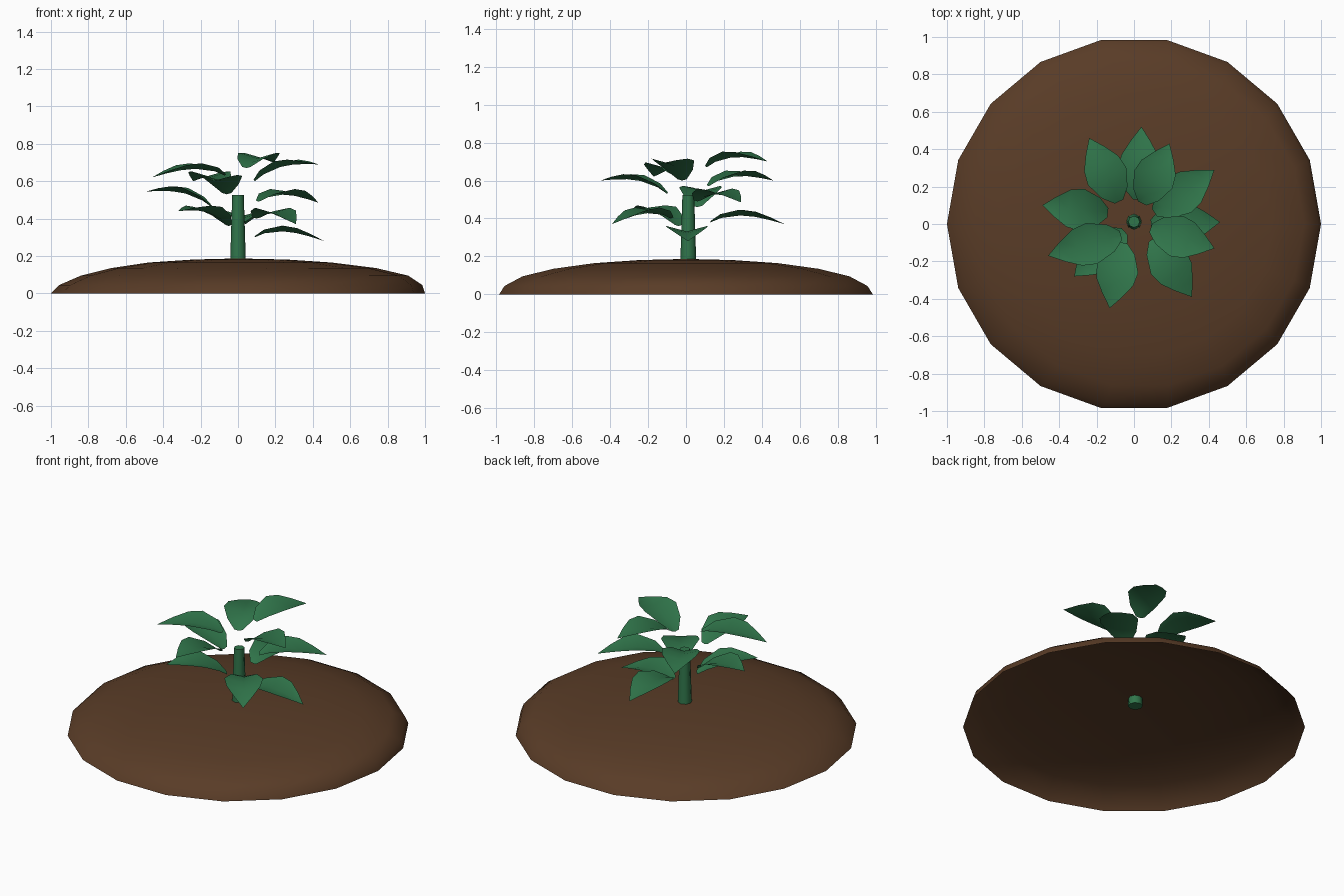
import bpy, bmesh, math
from mathutils import Vector

cube = bpy.data.objects.get("Cube")
if cube:
    bpy.data.objects.remove(cube, do_unlink=True)


def make_material(name, color):
    mat = bpy.data.materials.new(name)
    mat.use_nodes = True
    mat.diffuse_color = color
    mat.node_tree.nodes["Principled BSDF"].inputs["Base Color"].default_value = color
    return mat


soil_brown = make_material("soil brown", (0.1, 0.045, 0.02, 1))
plant_green = make_material("plant green", (0.03, 0.18, 0.07, 1))


def finish(name, bm, mat, angle):
    mesh = bpy.data.meshes.new(name)
    bm.to_mesh(mesh)
    bm.free()
    mesh.materials.append(mat)
    obj = bpy.data.objects.new(name, mesh)
    bpy.context.collection.objects.link(obj)
    bpy.ops.object.select_all(action="DESELECT")
    obj.select_set(True)
    bpy.context.view_layer.objects.active = obj
    bpy.ops.object.shade_smooth_by_angle(angle=math.radians(angle))
    return obj


def add_ring(bm, radius, z, sides, cx=0, cy=0):
    step = math.tau / sides
    return [bm.verts.new((cx + radius * math.cos(i * step),
                          cy + radius * math.sin(i * step), z)) for i in range(sides)]


def bridge(bm, lower, upper):
    n = len(lower)
    for i in range(n):
        j = (i + 1) % n
        bm.faces.new((lower[i], lower[j], upper[j], upper[i]))


# Soil mound: shallow dome, open underneath; rows are radius, height, x shift
def build_mound():
    bm = bmesh.new()
    profile = [(1, 0, 0), (0.97, 0.045, 0.015), (0.875, 0.095, 0.035),
               (0.71, 0.135, 0.03), (0.49, 0.165, 0.01), (0.25, 0.181, 0.01)]
    rings = [add_ring(bm, r, z, 18, shift) for r, z, shift in profile]
    for lower, upper in zip(rings, rings[1:]):
        bridge(bm, lower, upper)
    top = bm.verts.new((0, 0, 0.187))
    last = rings[-1]
    for i in range(18):
        bm.faces.new((last[i], last[(i + 1) % 18], top))
    finish("soil_mound", bm, soil_brown, 60)


# Stem: tapered, capped post that pokes slightly through the mound
def build_stem():
    bm = bmesh.new()
    lower = add_ring(bm, 0.043, 0.135, 8, 0, 0.012)
    upper = add_ring(bm, 0.031, 0.525, 8, 0, 0.012)
    bridge(bm, lower, upper)
    bm.faces.new(upper)
    bm.faces.new(lower[::-1])
    finish("stem", bm, plant_green, 50)


# Leaf: arched, folded sheet; stations are fraction along and half width
STATIONS = [(0, 0.025), (0.14, 0.075), (0.4, 0.113), (0.6, 0.1), (0.8, 0.055)]


def build_leaf(name, base, tip, arch=0.05, fold=0.03):
    base, tip = Vector(base), Vector(tip)
    side = Vector((base.y - tip.y, tip.x - base.x, 0)).normalized()
    bm = bmesh.new()
    rows = []
    for t, half in STATIONS:
        mid = base.lerp(tip, t)
        mid.z += arch * math.sin(math.pi * t ** 0.8)
        lift = Vector((0, 0, fold * half / 0.113))
        rows.append([bm.verts.new(p) for p in
                     (mid + side * half + lift, mid, mid - side * half + lift)])
    for a, b in zip(rows, rows[1:]):
        for k in (0, 1):
            bm.faces.new((a[k], a[k + 1], b[k + 1], b[k]))
    point = bm.verts.new(tip)
    for k in (0, 1):
        bm.faces.new((rows[-1][k], rows[-1][k + 1], point))
    finish(name, bm, plant_green, 60)


# Leaves spiral upward around the stem, listed from lowest to highest
LEAVES = [
    ((0.09, 0.0, 0.30), (0.46, 0.01, 0.28)),
    ((0.02, 0.13, 0.38), (0.04, 0.52, 0.37)),
    ((0.10, -0.08, 0.40), (0.31, -0.39, 0.37)),
    ((-0.05, -0.04, 0.36), (-0.32, -0.28, 0.44)),
    ((-0.14, 0.06, 0.46), (-0.49, 0.10, 0.545)),
    ((0.11, 0.06, 0.49), (0.43, 0.29, 0.485)),
    ((-0.06, -0.10, 0.53), (-0.13, -0.45, 0.60)),
    ((-0.08, 0.12, 0.57), (-0.24, 0.46, 0.60)),
    ((-0.07, -0.06, 0.63), (-0.46, -0.17, 0.62)),
    ((0.09, -0.02, 0.60), (0.43, -0.13, 0.69)),
    ((0.045, 0.11, 0.67), (0.19, 0.43, 0.70)),
]

build_mound()
build_stem()
for number, (base, tip) in enumerate(LEAVES, 1):
    build_leaf(f"leaf_{number}", base, tip, 0.04)
